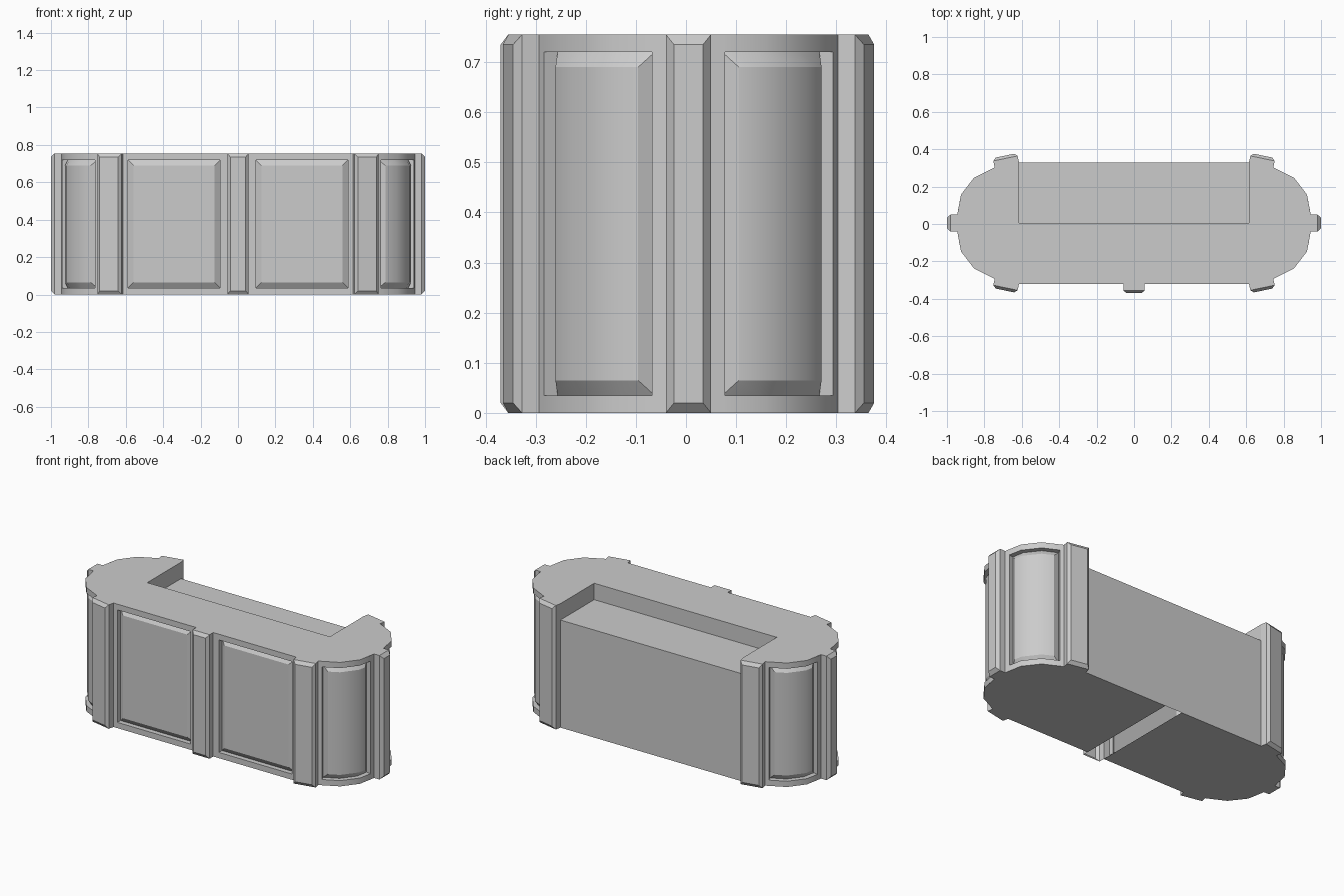
import bpy, bmesh, math
from mathutils import Vector as V

if "Cube" in bpy.data.objects:
    bpy.data.objects.remove(bpy.data.objects["Cube"])

H = 0.755            # overall height
FLOOR = 0.655        # level of the rear worktop
Z0, Z1 = 0.035, 0.72 # panel opening bottom and top
YC = 0.005           # plan centre in y


def make(name, faces, mirror=(False, False), smooth=False):
    """Mesh object from a list of polygon coordinates, mirrored about the plan centre."""
    bm = bmesh.new()
    for f in faces:
        bm.faces.new([bm.verts.new(p) for p in f])
    bmesh.ops.remove_doubles(bm, verts=bm.verts, dist=1e-5)
    me = bpy.data.meshes.new(name)
    bm.to_mesh(me)
    bm.free()
    ob = bpy.data.objects.new(name, me)
    bpy.context.collection.objects.link(ob)
    ob.location.y = YC
    if smooth:
        bpy.ops.object.select_all(action='DESELECT')
        ob.select_set(True)
        bpy.context.view_layer.objects.active = ob
        bpy.ops.object.shade_smooth_by_angle(angle=math.radians(30))
    if any(mirror):
        mod = ob.modifiers.new("mirror", 'MIRROR')
        mod.use_axis = (mirror[0], mirror[1], False)
    return ob


def at(p, z):
    return (p[0], p[1], z)


def strip(a, b, za, zb):
    """Quads between bottom path a at height za and top path b at height zb."""
    return [[at(a[i], za), at(a[i + 1], za), at(b[i + 1], zb), at(b[i], zb)]
            for i in range(len(a) - 1)]


def panel_wall(path, depth=0.03, rise=0.02, inset=0.03):
    """Wall with a sunken opening and a raised bevelled panel; end segments are the stiles."""
    path = [V(p) for p in path]
    mid = path[1:-1]
    seg = [(mid[i + 1] - mid[i]).normalized() for i in range(len(mid) - 1)]
    nrm = []
    for i in range(len(mid)):
        t = (seg[max(i - 1, 0)] + seg[min(i, len(seg) - 1)]).normalized()
        nrm.append(V((t.y, -t.x)))
    deep = [p - n * depth for p, n in zip(mid, nrm)]
    face = [p - n * (depth - rise) for p, n in zip(mid, nrm)]
    face[0] += seg[0] * inset
    face[-1] -= seg[-1] * inset
    # stiles and rails
    out = strip(path[:2], path[:2], 0, H) + strip(path[-2:], path[-2:], 0, H)
    out += strip(mid, mid, 0, Z0) + strip(mid, mid, Z1, H)
    # sunken reveal, panel bevel, panel face
    out += strip(mid, deep, Z0, Z0) + strip(deep, mid, Z1, Z1)
    out += strip([mid[0], deep[0]], [mid[0], deep[0]], Z0, Z1)
    out += strip([deep[-1], mid[-1]], [deep[-1], mid[-1]], Z0, Z1)
    a, b = Z0 + inset, Z1 - inset
    out += strip(deep, face, Z0, a) + strip(face, deep, b, Z1)
    for i, flip in ((0, False), (-1, True)):
        q = [at(deep[i], Z0), at(face[i], a), at(face[i], b), at(deep[i], Z1)]
        out.append(q[::-1] if flip else q)
    return out + strip(face, face, a, b)


def pilaster(p, q, bottom=True, depth=0.035, cham=0.015, inset=0.016):
    """Chamfered post standing on wall segment p-q."""
    p, q = V(p), V(q)
    t = (q - p).normalized()
    n = V((t.y, -t.x))
    a, b = p + n * depth, q + n * depth
    c, d = a + n * cham + t * inset, b + n * cham - t * inset
    lo, hi = 0.02, H - 0.02
    out = strip([p, a], [p, a], 0, H) + strip([b, q], [b, q], 0, H)
    out += strip([c, d], [c, d], lo, hi)
    out += strip([a, b], [c, d], 0, lo) + strip([c, d], [a, b], hi, H)
    out.append([at(a, 0), at(c, lo), at(c, hi), at(a, H)])
    out.append([at(d, lo), at(b, 0), at(b, H), at(d, hi)])
    out.append([at(p, H), at(a, H), at(b, H), at(q, H)])
    if bottom:
        out.append([at(q, 0), at(b, 0), at(a, 0), at(p, 0)])
    return out


# plan corners of one front quarter
E, C1, C2 = (0.615, -0.325), (0.745, -0.298), (0.855, -0.243)
C3, C4, M = (0.925, -0.152), (0.945, -0.045), 0.057

# panelled walls
make("front_panel_wall", panel_wall([(M, -0.325), (0.095, -0.325), (0.588, -0.325), E]),
     (True, False))
make("end_panel_wall",
     panel_wall([C1, (0.765, -0.288), C2, C3, (0.940, -0.073), C4]), (True, True), True)

# pilasters
make("corner_pilaster", pilaster(E, C1), (True, True))
make("end_pilaster", pilaster(C4, (C4[0], -C4[1]), depth=0.036, cham=0.019), (True, False))
make("front_pilaster", pilaster((-M, -0.325), (M, -0.325), bottom=False))

# counter top: U-shaped slab outline around the rear recess
half = [E, C1, C2, C3, C4]
side = half + [(x, -y) for x, y in half[::-1]]
left = [(-x, y) for x, y in side[::-1]]
make("counter_top", [[at(p, H) for p in side + [(E[0], 0), (-E[0], 0)] + left]])

# rear worktop recess and back wall
e, y = E[0], 0.325
make("rear_worktop", [
    [(-e, 0, FLOOR), (e, 0, FLOOR), (e, y, FLOOR), (-e, y, FLOOR)],
    [(e, 0, FLOOR), (-e, 0, FLOOR), (-e, 0, H), (e, 0, H)],
    [(e, y, FLOOR), (e, 0, FLOOR), (e, 0, H), (e, y, H)],
    [(-e, 0, FLOOR), (-e, y, FLOOR), (-e, y, H), (-e, 0, H)]])
make("back_wall", [[(e, y, 0), (-e, y, 0), (-e, y, FLOOR), (e, y, FLOOR)]])

# underside: two halves with an open slot between
base = [(M, -y)] + side + [(M, y)]
make("underside", [[at(p, 0) for p in base[::-1]]], (True, False))
